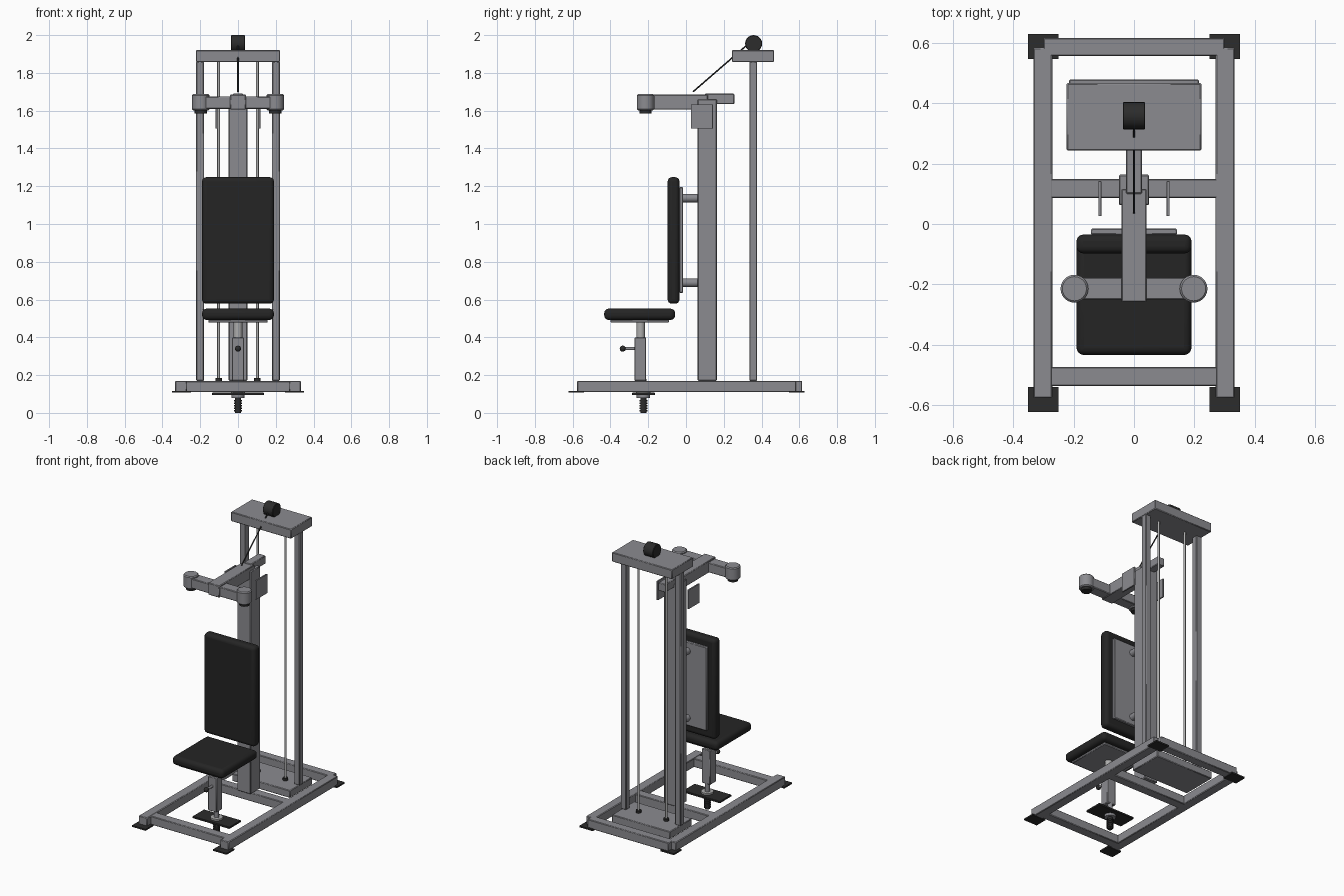
import bpy
from math import pi
from mathutils import Vector

if "Cube" in bpy.data.objects:
    bpy.data.objects.remove(bpy.data.objects["Cube"])


def material(name, r, g, b):
    m = bpy.data.materials.new(name)
    m.use_nodes = True
    m.diffuse_color = (r, g, b, 1)
    m.node_tree.nodes["Principled BSDF"].inputs["Base Color"].default_value = (r, g, b, 1)
    return m


STEEL = material("grey_steel", 0.26, 0.26, 0.28)
CHROME = material("bright_steel", 0.42, 0.42, 0.42)
PAD = material("black_padding", 0.018, 0.018, 0.018)
RUBBER = material("dark_rubber", 0.025, 0.025, 0.025)


def finish(ob, name, mat, bevel=0, segments=1):
    ob.name = name
    ob.data.materials.append(mat)
    if bevel:
        mod = ob.modifiers.new("Bevel", 'BEVEL')
        mod.width = bevel
        mod.segments = segments
        mod.limit_method = 'ANGLE'
    bpy.ops.object.shade_smooth_by_angle()
    return ob


def box(name, mat, x, y, z, bevel=0.004, segments=1):
    """Box from (min, max) ranges on each axis."""
    bpy.ops.mesh.primitive_cube_add(size=1, location=[sum(r) / 2 for r in (x, y, z)])
    ob = bpy.context.object
    ob.scale = [r[1] - r[0] for r in (x, y, z)]
    bpy.ops.object.transform_apply(location=False, rotation=False, scale=True)
    return finish(ob, name, mat, bevel, segments)


def rod(name, mat, a, b, radius, sides=16, bevel=0):
    """Cylinder between two points."""
    a, b = Vector(a), Vector(b)
    bpy.ops.mesh.primitive_cylinder_add(vertices=sides, radius=radius, depth=(b - a).length,
                                        location=(a + b) / 2)
    ob = bpy.context.object
    ob.rotation_euler = (b - a).to_track_quat('Z', 'Y').to_euler()
    return finish(ob, name, mat, bevel)


def sym(v):
    return (-v, v)


# Base frame
FLOOR, DECK = 0.11, 0.17
box("rear_rail", STEEL, sym(0.30), (0.555, 0.615), (FLOOR, DECK))
box("middle_rail", STEEL, sym(0.28), (0.086, 0.149), (FLOOR, DECK - 0.002))
box("front_rail", STEEL, sym(0.28), (-0.536, -0.472), (FLOOR, DECK - 0.002))
box("stack_base", STEEL, sym(0.215), (0.243, 0.478), (FLOOR + 0.01, DECK))

# Parts mirrored left and right
for s, side in ((1, "left"), (-1, "right")):
    def span(a, b):
        return tuple(sorted((s * a, s * b)))
    box(side + "_rail", STEEL, span(0.27, 0.333), (-0.576, 0.583), (FLOOR, DECK))
    for y, end in ((-0.58, "front"), (0.587, "rear")):
        box(f"{side}_{end}_foot", RUBBER, span(0.25, 0.35), (y - 0.041, y + 0.041),
            (0.107, 0.117), 0)
    box(side + "_post", STEEL, span(0.18, 0.222), (0.335, 0.376), (DECK, 1.86))
    rod(side + "_guide_rod", CHROME, (s * 0.103, 0.355, DECK), (s * 0.103, 0.355, 1.86), 0.007)
    rod(side + "_rod_stop", RUBBER, (s * 0.103, 0.355, DECK), (s * 0.103, 0.355, 0.185), 0.017)
    box(side + "_side_plate", STEEL, span(0.108, 0.118), (0.026, 0.142), (1.505, 1.633), 0.001)
    rod(side + "_handle_hub", STEEL, (s * 0.197, -0.214, 1.602), (s * 0.197, -0.214, 1.687),
        0.046, 24, 0.006)
    rod(side + "_handle_cap", RUBBER, (s * 0.197, -0.214, 1.586), (s * 0.197, -0.214, 1.604),
        0.032, 24)

# Tower top, pulley and cable
box("tower_cap", STEEL, sym(0.223), (0.243, 0.466), (1.857, 1.92))
rod("pulley", RUBBER, (-0.037, 0.358, 1.955), (0.037, 0.358, 1.955), 0.045, 24, 0.003)
rod("cable", RUBBER, (0, 0.037, 1.70), (0, 0.32, 1.945), 0.004, 8)

# Main column and lever arm
box("main_column", STEEL, sym(0.05), (0.062, 0.163), (DECK, 1.66))
box("lever_arm", STEEL, sym(0.042), (-0.258, 0.116), (1.605, 1.685))
box("rear_lever", STEEL, sym(0.027), (0.10, 0.256), (1.635, 1.69))
box("crossbar", STEEL, sym(0.19), (-0.25, -0.177), (1.61, 1.675))

# Backrest
box("back_pad", PAD, sym(0.19), (-0.097, -0.035), (0.578, 1.248), 0.022, 4)
box("back_plate", STEEL, sym(0.142), (-0.036, -0.015), (0.636, 1.195))
for z, level in ((0.689, "lower"), (1.137, "upper")):
    rod(level + "_back_mount", STEEL, (0, -0.016, z), (0, 0.065, z), 0.022)

# Seat and its telescoping post
box("seat_pad", PAD, sym(0.19), (-0.433, -0.058), (0.492, 0.552), 0.024, 4)
box("seat_plate", STEEL, sym(0.157), (-0.40, -0.09), (0.478, 0.494))
SEAT_Y = -0.24
rod("seat_inner_post", CHROME, (0, SEAT_Y, 0.38), (0, SEAT_Y, 0.48), 0.023)
box("seat_outer_post", STEEL, sym(0.032), (-0.273, -0.211), (DECK, 0.40))
rod("pin_shaft", STEEL, (0, -0.33, 0.34), (0, -0.27, 0.34), 0.008)
bpy.ops.mesh.primitive_uv_sphere_add(segments=16, ring_count=10, radius=0.016,
                                     location=(0, -0.335, 0.34))
finish(bpy.context.object, "pin_knob", RUBBER)

# Mounting plate and threaded screw under the seat
SCREW_Y = -0.226
box("screw_plate", RUBBER, sym(0.137), (-0.286, -0.164), (0.094, 0.107), 0.002)
rod("screw_neck", STEEL, (0, SCREW_Y, 0.105), (0, SCREW_Y, DECK + 0.01), 0.016)
rod("screw_washer", CHROME, (0, SCREW_Y, 0.106), (0, SCREW_Y, 0.118), 0.038, 24)
rod("screw_nut", STEEL, (0, SCREW_Y, 0.078), (0, SCREW_Y, 0.095), 0.035, 24)
rod("screw_core", RUBBER, (0, SCREW_Y, 0), (0, SCREW_Y, 0.08), 0.016)
for i in range(5):
    z = 0.008 + i * 0.013
    rod(f"screw_thread_{i + 1}", RUBBER, (0, SCREW_Y, z), (0, SCREW_Y, z + 0.007), 0.021)
